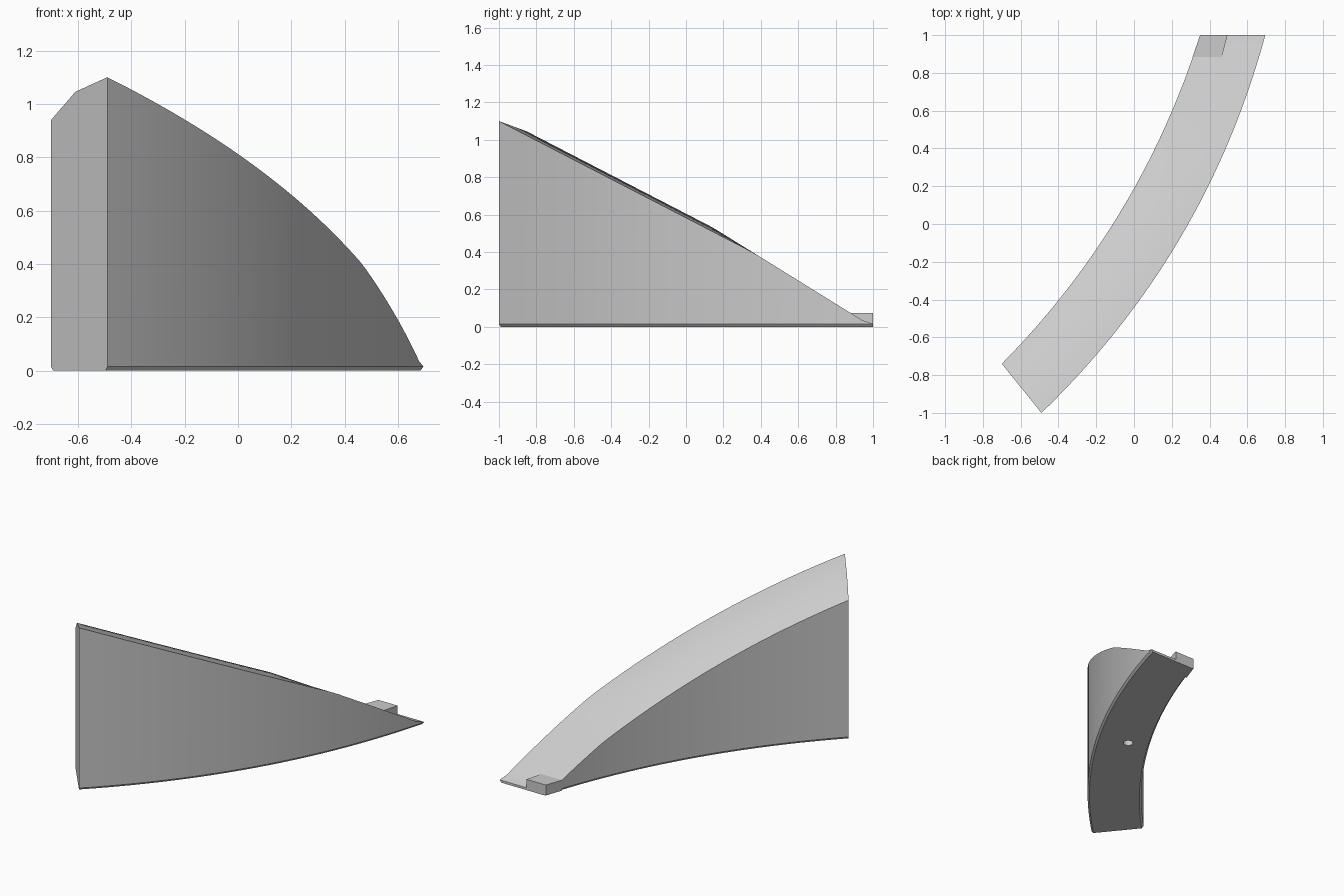
import bpy, bmesh, math
from mathutils import Vector

if "Cube" in bpy.data.objects:
    bpy.data.objects.remove(bpy.data.objects["Cube"], do_unlink=True)

grey = bpy.data.materials.new("light_grey")
grey.use_nodes = True
colour = (0.6, 0.6, 0.6, 1)
grey.diffuse_color = colour
grey.node_tree.nodes["Principled BSDF"].inputs["Base Color"].default_value = colour

SEGMENTS = 40
LIP = 0.015      # height of the chamfer under the walls
CROWN = 0.57     # crown line, as a share of the width from the outer edge


def make_object(name, bm):
    bmesh.ops.recalc_face_normals(bm, faces=bm.faces)
    mesh = bpy.data.meshes.new(name)
    bm.to_mesh(mesh)
    bm.free()
    mesh.materials.append(grey)
    obj = bpy.data.objects.new(name, mesh)
    bpy.context.collection.objects.link(obj)
    return obj


def loft(name, rings):
    """Skin a list of closed rings and cap both ends."""
    bm = bmesh.new()
    rows = [[bm.verts.new(p) for p in ring] for ring in rings]
    for a, b in zip(rows, rows[1:]):
        for i in range(len(a)):
            j = (i + 1) % len(a)
            bm.faces.new((a[i], a[j], b[j], b[i]))
    bm.faces.new(rows[0])
    bm.faces.new(rows[-1])
    return make_object(name, bm)


def bowed(start, end, bow, t):
    """Point on a shallow arc that bulges to the right."""
    a, b = Vector(start), Vector(end)
    d = b - a
    side = Vector((d.y, -d.x)).normalized()
    return a + d * t + side * 4 * bow * t * (1 - t)


def height(y, lift):
    """Main slope, cut by the steeper toe slope."""
    return max(LIP + 0.001, min(0.583 - 0.517 * y + lift, 0.62 * (1 - y)))


def section(t):
    outer = bowed((-0.49, -1), (0.695, 1), 0.16, t)
    inner = bowed((-0.70, -0.74), (0.35, 1), 0.122, t)
    mid = outer.lerp(inner, CROWN)
    inset = (inner - outer).normalized() * 0.012
    return [
        (*(outer + inset), 0), (*outer, LIP),
        (*outer, height(outer.y, 0)),
        (*mid, height(mid.y, 0.022)),
        (*inner, height(inner.y, -0.025)),
        (*inner, LIP), (*(inner - inset), 0),
    ]


# Curved ramp body
ramp = loft("curved_ramp", [section(i / SEGMENTS) for i in range(SEGMENTS + 1)])

# Locating block on the inner half of the toe
base = [(0.31, 0.885), (0.465, 0.885), (0.495, 1), (0.35, 1)]
loft("toe_block", [[(x, y, z) for x, y in base] for z in (0.002, 0.073)])

# Small round recess in the underside
bm = bmesh.new()
bmesh.ops.create_cone(bm, cap_ends=True, segments=24, radius1=0.03, radius2=0.03, depth=0.2)
cutter = make_object("recess_cutter", bm)
cutter.location = (0.065, 0.02, 0)
cutter.hide_render = True
cutter.hide_set(True)
cut = ramp.modifiers.new("recess", "BOOLEAN")
cut.object = cutter
cut.solver = "EXACT"

# Smooth walls with sharp borders
bpy.ops.object.select_all(action="DESELECT")
ramp.select_set(True)
bpy.context.view_layer.objects.active = ramp
bpy.ops.object.shade_smooth_by_angle(angle=math.radians(25))
